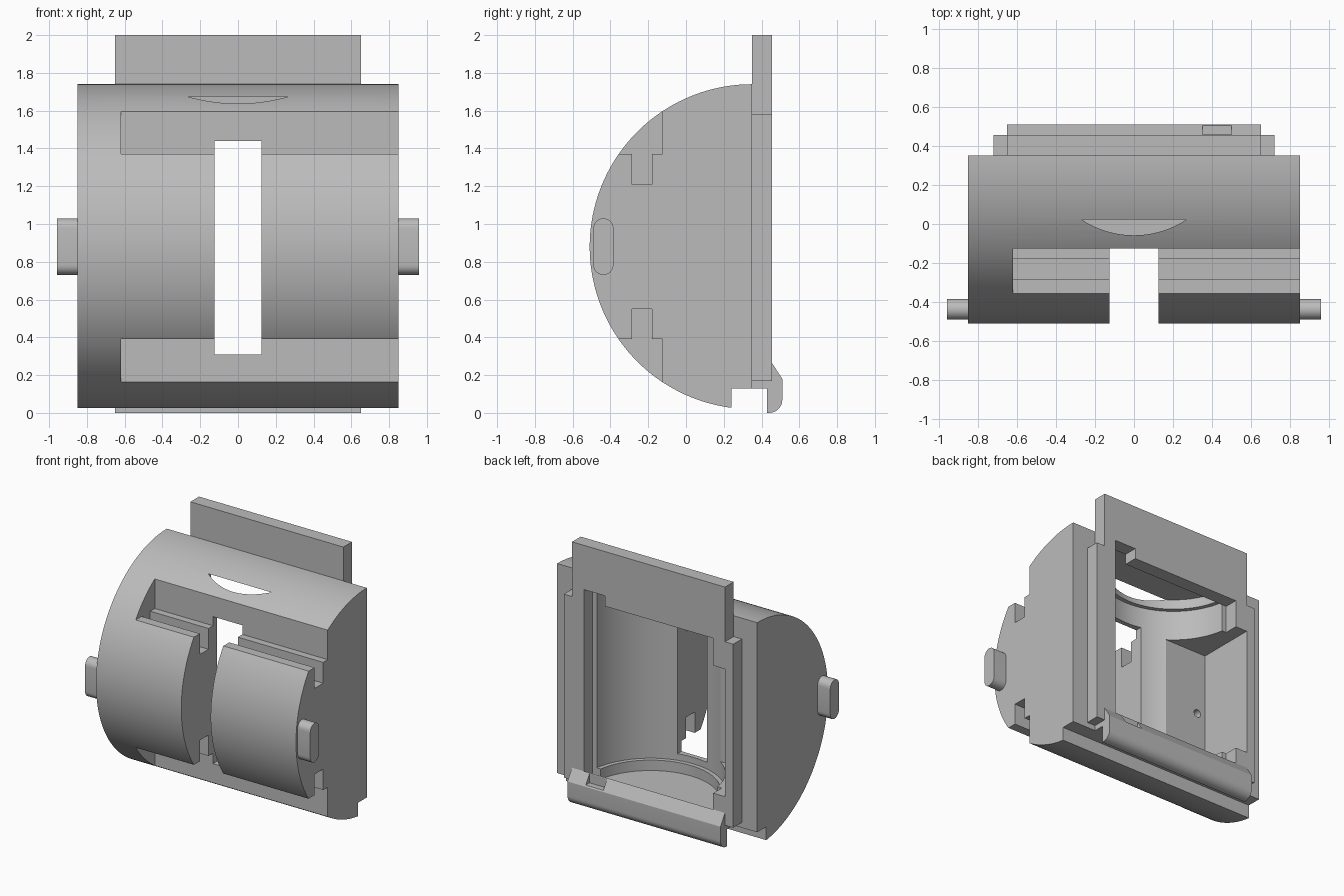
import bpy, bmesh, math
from mathutils import Vector

cube = bpy.data.objects.get("Cube")
if cube:
    bpy.data.objects.remove(cube, do_unlink=True)

grey = bpy.data.materials.new("plain grey")
grey.use_nodes = True
grey.diffuse_color = (0.5, 0.5, 0.5, 1)
grey.node_tree.nodes["Principled BSDF"].inputs["Base Color"].default_value = (0.5, 0.5, 0.5, 1)

MID = 0.88      # height of the barrel axis
BACK = 0.35     # flat back of the barrel
R = 0.86


def prism(name, outline, start, depth):
    """Extrude a closed outline of 3D points along a vector."""
    bm = bmesh.new()
    face = bm.faces.new([bm.verts.new(Vector(p) + Vector(start)) for p in outline])
    made = bmesh.ops.extrude_face_region(bm, geom=[face])
    bmesh.ops.translate(bm, vec=depth, verts=[v for v in made["geom"] if isinstance(v, bmesh.types.BMVert)])
    bmesh.ops.recalc_face_normals(bm, faces=bm.faces)
    mesh = bpy.data.meshes.new(name)
    bm.to_mesh(mesh)
    bm.free()
    mesh.materials.append(grey)
    ob = bpy.data.objects.new(name, mesh)
    bpy.context.collection.objects.link(ob)
    return ob


def side_prism(name, yz, x0, x1):
    return prism(name, [(0, y, z) for y, z in yz], (x0, 0, 0), (x1 - x0, 0, 0))


def box(name, x0, x1, y0, y1, z0, z1):
    return side_prism(name, [(y0, z0), (y1, z0), (y1, z1), (y0, z1)], x0, x1)


def arc(cu, cv, r, a0, a1, n):
    return [(cu + r * math.cos(math.radians(a0 + (a1 - a0) * i / n)),
             cv + r * math.sin(math.radians(a0 + (a1 - a0) * i / n))) for i in range(n + 1)]


def well(r, z0, z1):
    ring = arc(0, 0.43, r, 0, 360, 72)[:-1]
    return prism("well_cutter", [(x, y, 0) for x, y in ring], (0, 0, z0), (0, 0, z1 - z0))


def cut(ob, cutters):
    for c in cutters:
        mod = ob.modifiers.new("cut", 'BOOLEAN')
        mod.operation = 'DIFFERENCE'
        mod.solver = 'EXACT'
        mod.object = c
        bpy.context.view_layer.objects.active = ob
        bpy.ops.object.modifier_apply(modifier=mod.name)
        bpy.data.objects.remove(c, do_unlink=True)


def smooth(ob):
    bpy.ops.object.select_all(action='DESELECT')
    ob.select_set(True)
    bpy.context.view_layer.objects.active = ob
    bpy.ops.object.shade_smooth_by_angle(angle=math.radians(30))


# Half-barrel shell
shell = side_prism("barrel_shell", arc(BACK, MID, R, 90, 270, 80), -0.85, 0.85)

# T-shaped grooves above and below, open at one end
groove = [(-0.7, 1.37), (-0.285, 1.37), (-0.285, 1.21), (-0.18, 1.21),
          (-0.18, 1.37), (-0.125, 1.37), (-0.125, 1.8), (-0.7, 1.8)]
grooves = [side_prism("groove_cutter", [(y, MID + s * (z - MID)) for y, z in groove], -0.62, 1)
           for s in (1, -1)]

hole = prism("hole_cutter", [(x, 0, z) for x, z in arc(-0.58, MID, 0.03, 0, 360, 20)[:-1]],
             (0, -0.15, 0), (0, 0.3, 0))
cut(shell, grooves + [
    well(0.52, 0.26, 1.6),                                   # main well
    well(0.488, 0.18, 1.675),                                # stepped ends of the well
    box("slot_cutter", -0.125, 0.125, -0.7, 0.1, 0.31, 1.44),  # front window
    box("pocket_cutter", -0.65, 0, 0, 0.6, 0.39, 1.37),      # side pocket
    hole,
    box("underside_cutter", -1, 1, 0.24, 0.6, -0.2, 0.13),   # lower channel
])
smooth(shell)

# Back plate with opening, pocket side and corner notch
plate = box("back_plate", -0.65, 0.65, BACK, 0.455, 0.13, 2)
cut(plate, [
    box("opening_cutter", -0.55, 0.55, 0.2, 0.6, 0.18, 1.58),
    box("pocket_opening_cutter", -0.7, 0, 0.2, 0.6, 0.39, 1.37),
    box("notch_cutter", 0.37, 0.55, 0.2, 0.6, 1.5, 1.66),
])

# Rails on both sides of the plate
for side, s in (("left", 1), ("right", -1)):
    box(side + "_rail", s * 0.65, s * 0.72, BACK, 0.455, 0.17, 1.58)

# Bottom clip lip
lip_outline = [(0.43, 0), (0.43, 0.13), (0.455, 0.13), (0.455, 0.265), (0.51, 0.18)]
lip_outline += arc(0.44, 0.07, 0.07, 0, -90, 8)
lip = side_prism("clip_lip", lip_outline, -0.65, 0.65)
cut(lip, [box("lip_notch_cutter", 0.35, 0.5, 0.458, 0.6, 0.19, 0.4)])
smooth(lip)

# Rounded side pegs
peg_outline = arc(-0.437, 0.977, 0.053, 0, 180, 12) + arc(-0.437, 0.783, 0.053, 180, 360, 12)
for side, s in (("left", 1), ("right", -1)):
    smooth(side_prism(side + "_peg", peg_outline, s * 0.85, s * 0.957))
